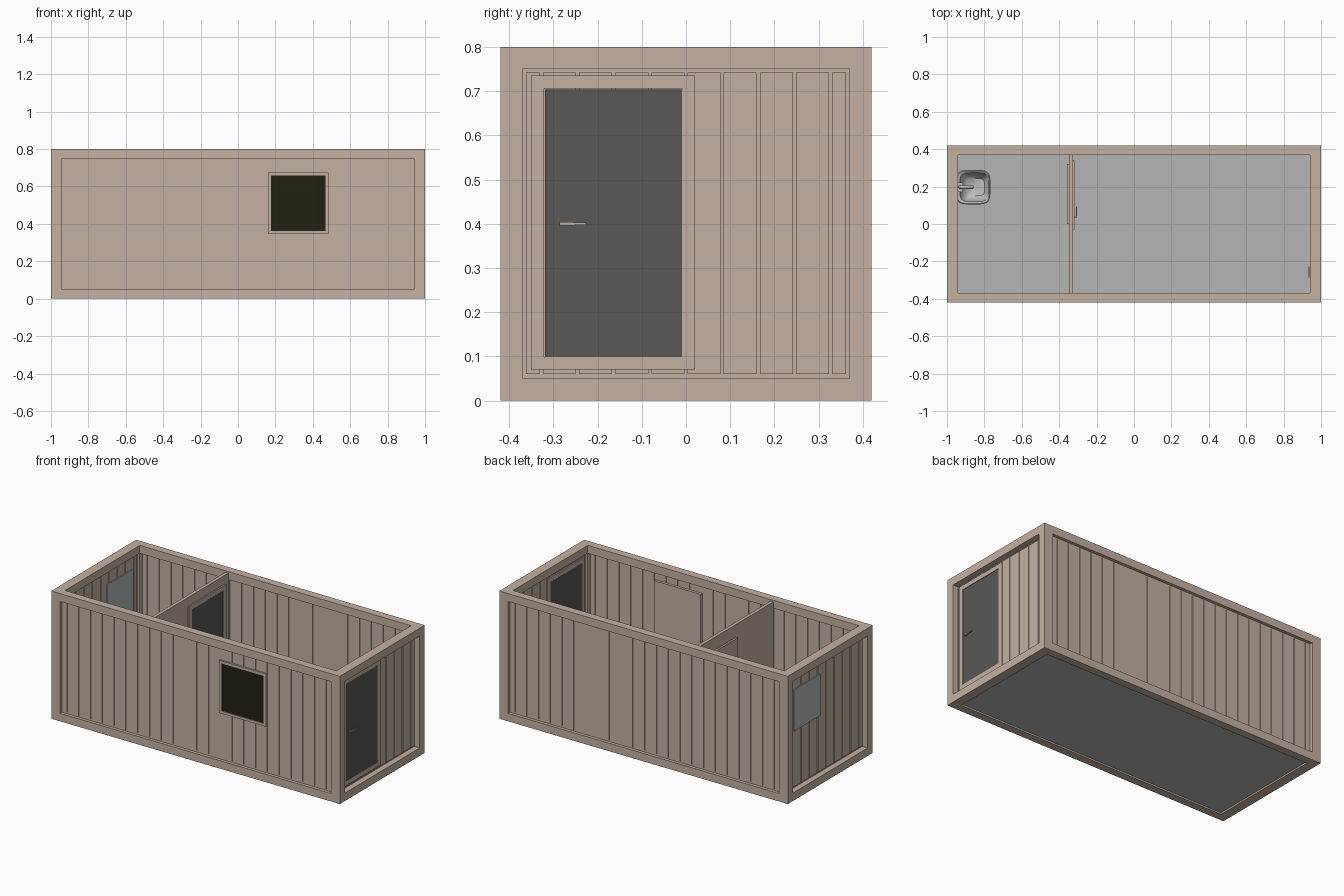
import bpy, bmesh, math
from mathutils import Vector

cube = bpy.data.objects.get("Cube")
if cube:
    bpy.data.objects.remove(cube, do_unlink=True)


def material(name, r, g, b):
    m = bpy.data.materials.new(name)
    m.use_nodes = True
    m.diffuse_color = (r, g, b, 1)
    m.node_tree.nodes["Principled BSDF"].inputs["Base Color"].default_value = (r, g, b, 1)
    return m


TAN = material("tan paint", 0.56, 0.44, 0.36)
FLOOR = material("floor grey", 0.46, 0.46, 0.46)
DOOR = material("dark grey door", 0.10, 0.098, 0.095)
GLASS = material("dark olive glass", 0.017, 0.015, 0.005)
MIRROR = material("mirror grey", 0.46, 0.50, 0.51)
CERAMIC = material("sink grey", 0.50, 0.53, 0.52)


def finish(name, bm, mat):
    bmesh.ops.recalc_face_normals(bm, faces=bm.faces[:])
    me = bpy.data.meshes.new(name)
    bm.to_mesh(me)
    bm.free()
    me.materials.append(mat)
    ob = bpy.data.objects.new(name, me)
    bpy.context.collection.objects.link(ob)
    return ob


def boxes(name, mat, spans):
    """One object from boxes given as ((x0, x1), (y0, y1), (z0, z1))."""
    bm = bmesh.new()
    for span in spans:
        verts = bmesh.ops.create_cube(bm, size=1)["verts"]
        for v in verts:
            v.co = Vector([a + (b - a) * (c + 0.5) for (a, b), c in zip(span, v.co)])
    return finish(name, bm, mat)


def swap(span, along_x):
    """Wall-local (along, depth, z) to world axes."""
    a, d, z = span
    return (a, d, z) if along_x else (d, a, z)


def border(along, height, depth, w, along_x):
    """Four strips around a rectangle, w wide, inside its outline."""
    (a0, a1), (z0, z1) = along, height
    strips = [((a0, a0 + w), depth, height), ((a1 - w, a1), depth, height),
              ((a0 + w, a1 - w), depth, (z0, z0 + w)), ((a0 + w, a1 - w), depth, (z1 - w, z1))]
    return [swap(s, along_x) for s in strips]


# Outer steel frame: bottom and top rings, corner posts
X, Y, H = 1.0, 0.42, 0.8
PX, PY, PZ = 0.06, 0.05, 0.05
IX, IY = X - PX, Y - PY
frame = []
for z in ((0, PZ), (H - PZ, H)):
    for s in (-1, 1):
        frame.append(((-X, X), (min(s * Y, s * IY), max(s * Y, s * IY)), z))
        frame.append(((min(s * X, s * IX), max(s * X, s * IX)), (-IY, IY), z))
for sx in (-1, 1):
    for sy in (-1, 1):
        frame.append((tuple(sorted((sx * X, sx * IX))), tuple(sorted((sy * Y, sy * IY))), (PZ, H - PZ)))
boxes("frame", TAN, frame)

# Floor, slightly set in from below
boxes("floor", FLOOR, [((-IX, IX), (-IY, IY), (0.01, 0.045))])


# Grooved walls: thin core sheet with planks standing proud on both sides
def wall(name, half, depth, along_x, count, skip=()):
    step, gap = 0.0817, 0.007
    cuts = [i * step for i in range(-count, count + 1) if i not in skip]
    edges = [-half + 0.008 - gap / 2] + cuts + [half - 0.008 + gap / 2]
    spans = [((-half, half), (depth - 0.003, depth + 0.003), (PZ, H - PZ))]
    for a, b in zip(edges, edges[1:]):
        spans.append(((a + gap / 2, b - gap / 2), (depth - 0.008, depth + 0.008), (0.06, 0.742)))
    boxes(name, TAN, [swap(s, along_x) for s in spans])


wall("front_wall", IX, -0.398, True, 11, (-1, 2))
wall("back_wall", IX, 0.398, True, 11, (2, 4, 5))
wall("door_end_wall", IY, 0.96, False, 4)
wall("washroom_end_wall", IY, -0.96, False, 4)

# Front window: outer trim, glass, solid inner shutter box
boxes("window_trim", TAN, border((0.16, 0.485), (0.345, 0.675), (-0.416, -0.398), 0.016, True))
boxes("window_glass", GLASS, [((0.176, 0.469), (-0.411, -0.40), (0.361, 0.659))])
boxes("window_inner_box", TAN, [((0.16, 0.485), (-0.396, -0.374), (0.345, 0.70))])


# Lever handle: short spindle and tapered lever on a side facing along x
def handle(name, x, y, side):
    bm = bmesh.new()
    for lo, hi, y0, y1, r in ((0, 0.014, y, y + 0.009, 0.0045), (0.009, 0.015, y, y + 0.06, 0.0045)):
        verts = bmesh.ops.create_cube(bm, size=1)["verts"]
        for v in verts:
            taper = 0.55 if v.co.y > 0 else 1
            v.co = Vector((x + side * (lo + (hi - lo) * (v.co.x + 0.5)),
                           y0 + (y1 - y0) * (v.co.y + 0.5), 0.4 + 2 * r * v.co.z * taper))
    return finish(name, bm, TAN)


# Entrance door in the end wall, seen from both sides
boxes("entrance_trim", TAN, border((-0.35, 0.02), (0.07, 0.735), (0.945, 0.974), 0.029, False))
boxes("entrance_door", DOOR, [((0.947, 0.972), (-0.319, -0.009), (0.099, 0.704))])
handle("entrance_handle_outer", 0.972, -0.286, 1)
handle("entrance_handle_inner", 0.947, -0.286, -1)

# Partition with washroom door
boxes("partition", TAN, [((-0.347, -0.326), (-0.375, 0.375), (0.045, 0.79))])
boxes("partition_trim", TAN, border((-0.03, 0.34), (0.07, 0.735), (-0.326, -0.318), 0.029, False))
boxes("partition_door", DOOR, [((-0.326, -0.32), (0.0, 0.31), (0.099, 0.704))])
boxes("partition_door_back", TAN, [((-0.358, -0.347), (0.0, 0.32), (0.09, 0.71))])
handle("partition_handle", -0.32, 0.033, 1)

# Mirror panel set through the washroom end wall
boxes("mirror", MIRROR, [((-0.973, -0.947), (0.06, 0.32), (0.41, 0.67))])


# Washbasin: stacked rounded-square rings, outside up and inside down
def basin(cx, cy, half):
    bm = bmesh.new()
    rings, n = [], 40
    profile = ((0.55, 0.20, 0), (0.85, 0.235, 0), (1, 0.29, 0), (1, 0.30, 0), (0.95, 0.304, 0),
               (0.84, 0.298, 0.006), (0.74, 0.26, 0.01), (0.5, 0.235, 0.015), (0.1, 0.23, 0.015))
    for scale, z, shift in profile:
        ring = []
        for i in range(n):
            t = 2 * math.pi * i / n
            c, s = math.cos(t), math.sin(t)
            px = math.copysign(abs(c) ** 0.45, c) * half * scale
            py = math.copysign(abs(s) ** 0.45, s) * half * scale
            ring.append(bm.verts.new((cx + shift + px, cy + py, z)))
        rings.append(ring)
    for a, b in zip(rings, rings[1:]):
        for i in range(n):
            bm.faces.new((a[i], a[(i + 1) % n], b[(i + 1) % n], b[i]))
    bm.faces.new(rings[0][::-1])
    bm.faces.new(rings[-1])
    return finish("washbasin", bm, CERAMIC)


sink = basin(-0.86, 0.197, 0.092)
bpy.ops.object.select_all(action="DESELECT")
sink.select_set(True)
bpy.context.view_layer.objects.active = sink
bpy.ops.object.shade_smooth_by_angle(angle=math.radians(40))

# Tap: bent tube rising from the basin's back edge
curve = bpy.data.curves.new("tap", "CURVE")
curve.dimensions = "3D"
curve.bevel_depth = 0.009
curve.bevel_resolution = 3
curve.use_fill_caps = True
path = ((-0.93, 0.197, 0.295), (-0.93, 0.197, 0.335), (-0.915, 0.197, 0.348),
        (-0.88, 0.197, 0.345), (-0.862, 0.197, 0.33))
spline = curve.splines.new("POLY")
spline.points.add(len(path) - 1)
for p, co in zip(spline.points, path):
    p.co = (*co, 1)
curve.materials.append(CERAMIC)
bpy.context.collection.objects.link(bpy.data.objects.new("tap", curve))
boxes("tap_base", CERAMIC, [((-0.945, -0.915), (0.172, 0.222), (0.295, 0.312))])
